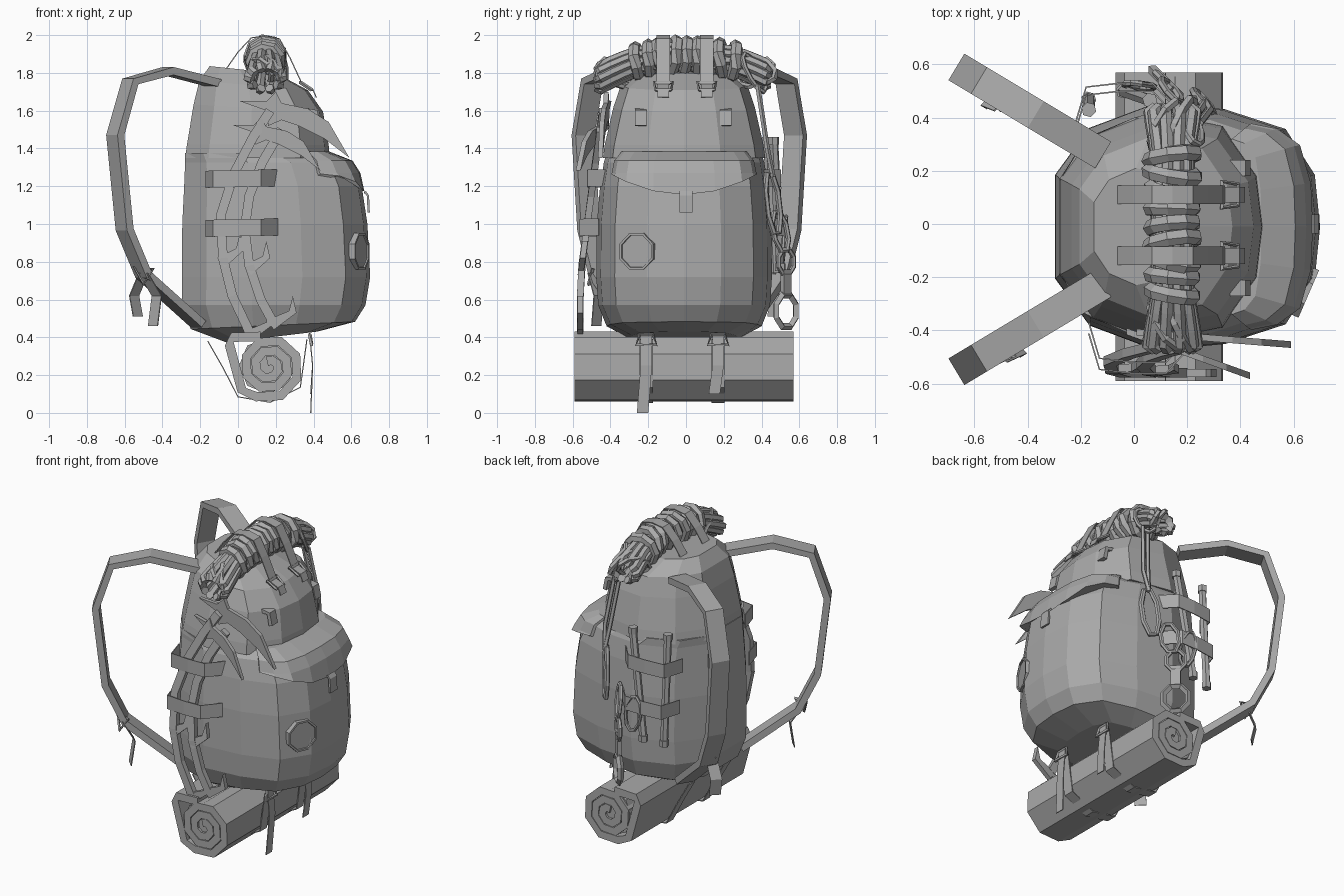
import bpy, bmesh, math, random
from mathutils import Vector as V

random.seed(4)
if "Cube" in bpy.data.objects:
    bpy.data.objects.remove(bpy.data.objects["Cube"])

grey = bpy.data.materials.new("plain grey")
grey.use_nodes = True
grey.diffuse_color = (0.4, 0.4, 0.4, 1)
grey.node_tree.nodes["Principled BSDF"].inputs["Base Color"].default_value = (0.4, 0.4, 0.4, 1)


def skin(name, rings, closed=False):
    """Join rings of points with quads, capping the ends unless closed."""
    bm = bmesh.new()
    rows = [[bm.verts.new(p) for p in ring] for ring in rings]
    pairs = list(zip(rows, rows[1:])) + ([(rows[-1], rows[0])] if closed else [])
    for a, b in pairs:
        for i in range(len(a)):
            j = (i + 1) % len(a)
            bm.faces.new((a[i], a[j], b[j], b[i]))
    if not closed:
        bm.faces.new(rows[0])
        bm.faces.new(rows[-1])
    bmesh.ops.recalc_face_normals(bm, faces=bm.faces)
    me = bpy.data.meshes.new(name)
    bm.to_mesh(me)
    bm.free()
    me.materials.append(grey)
    ob = bpy.data.objects.new(name, me)
    bpy.context.collection.objects.link(ob)
    return ob


def directions(pts, closed):
    n = len(pts)
    for i in range(n):
        a = pts[i - 1] if (i or closed) else pts[0]
        b = pts[(i + 1) % n] if (i < n - 1 or closed) else pts[-1]
        yield (b - a).normalized()


def tube(name, pts, r, sides=6, closed=False):
    pts = [V(p) for p in pts]
    rings = []
    side = None
    for p, d in zip(pts, directions(pts, closed)):
        if side is None:
            side = d.orthogonal()
        side = (side - d * side.dot(d)).normalized()
        up = d.cross(side)
        rings.append([p + r * (math.cos(a) * side + math.sin(a) * up)
                      for a in (math.tau * k / sides for k in range(sides))])
    return skin(name, rings, closed)


def ribbon(name, pts, width, thick=0.006):
    """Flat band along a path; width is the full vector across it."""
    pts, w = [V(p) for p in pts], V(width) / 2
    rings = []
    for p, d in zip(pts, directions(pts, False)):
        n = d.cross(w).normalized() * thick / 2
        rings.append([p - w - n, p + w - n, p + w + n, p - w + n])
    return skin(name, rings)


def oval(name, centre, u, v, r, sides=6, count=10):
    """Closed ring with half axes u and v."""
    c, u, v = V(centre), V(u), V(v)
    angles = [math.tau * (k + 0.5) / count for k in range(count)]
    return tube(name, [c + u * math.cos(a) + v * math.sin(a) for a in angles], r, sides, True)


def plate(name, outline, place, depth):
    """Extrude an x,z outline; place gives y for each x,z."""
    return skin(name, [[V((x, place(x, z) + s, z)) for x, z in outline]
                       for s in (-depth / 2, depth / 2)])


LID = [(0, .42), (.16, .8), (.45, 1), (.8, .88), (.97, .45)]
SACK = [(0, .42), (.13, .8), (.38, 1), (.64, .95), (.87, .79), (.98, .42)]


def bag(name, shape, levels, lift=0.0):
    """Stack rounded sections (z, back x, front x, half width); lift raises the lower rim's sides.
    The top leans down and the bottom rises towards the pocket."""
    rings = []
    for n, (z, x0, x1, w) in enumerate(levels):
        sec = [(x0 + (x1 - x0) * f, w * g) for f, g in shape]
        sec += [(x1, 0)] + [(x, -y) for x, y in reversed(sec)]
        lean = max(0, .5 - z) - .25 * max(0, z - 1.4)
        rim = lift if n == 0 else 0
        rings.append([V((x, y - 0.01, z + lean * x + rim * (y / w) ** 2)) for x, y in sec])
    return skin(name, rings)


# Main sack with its bulging pocket, pocket flap and top lid
bag("main_sack", SACK, [(.38, -.06, .42, .29), (.455, -.25, .62, .41), (.57, -.295, .675, .455),
                        (.72, -.297, .7, .465), (1, -.295, .685, .462), (1.2, -.285, .655, .445),
                        (1.325, -.28, .595, .425), (1.375, -.28, .46, .41)])
bag("top_lid", LID, [(1.35, -.28, .485, .43), (1.42, -.27, .48, .42), (1.62, -.235, .45, .375),
                     (1.74, -.205, .37, .335), (1.82, -.15, .2, .22)])
bag("pocket_flap", SACK, [(1.155, .3, .673, .388), (1.27, .3, .648, .383),
                          (1.335, .3, .607, .37), (1.385, .3, .48, .33)], .11)
ribbon("pocket_tab", [(.672, 0, 1.17), (.688, 0, 1.15), (.692, 0, 1.06)], (0, .07, 0), .012)
for y in (-.24, .21):
    ribbon("lid_tab", [(.36, y, 1.6), (.41, y, 1.595), (.425, y, 1.52)], (0, .06, 0), .025)

# Round badge on the pocket
out = V((.92, -.4, 0))
badge = V((.65, -.26, .855))
side = V((.4, .92, 0))
skin("pocket_badge", [[badge + out * o + r * (side * math.cos(a) + V((0, 0, 1)) * math.sin(a))
                       for a in (math.tau * (k + .5) / 8 for k in range(8))]
                      for o, r in ((-.04, .105), (.008, .105), (.008, .092), (0, .09))])

# Shoulder straps with loose tails
path = [(-.12, 1.745), (-.37, 1.81), (-.57, 1.755), (-.65, 1.47), (-.6, .97), (-.5, .73), (-.21, .47)]
for s, name, root in ((1, "left", .19), (-1, "right", .155)):
    def at(x, z, dy=0.0):
        return V((x, s * (root - .6 * x) + dy, z))
    ribbon(name + "_shoulder_strap", [at(*p) for p in path], (.06, s * .1, 0), .042)
    end = -.53 if s > 0 else -.45
    c = at(-.5, .74, -.04)
    tube(name + "_strap_buckle", [c + V((-.05, .03, .03)), c + V((.05, 0, .02)),
                                  c + V((0, -.02, -.06))], .01, 4, True)
    ribbon(name + "_strap_tail", [c, at(end - .02 * s, .62, -.05), at(end, .46 + .05 * (s > 0), -.05)],
           (.05, s * .05, 0))

# Bedroll: one sheet wound into a spiral round a recessed core
spiral = []
for k in range(22):
    a = math.radians(202 - 45 * (k - 22))
    r = .03 + .0068 * k
    spiral.append((.165 + r * math.cos(a), -.01, .245 + r * math.sin(a)))
spiral += [(.02, -.01, .12), (-.045, -.01, .36), (-.03, -.01, .4), (.12, -.01, .405)]
ribbon("bedroll", spiral, (0, 1.16, 0), .05)
tube("bedroll_core", [(.155, -.575, .25), (.155, .555, .25)], .15, 8)
for y, low in ((-.21, 0.0), (.17, .1)):
    ribbon("bedroll_strap", [(-.16, y, .38), (-.08, y, .24), (0, y, .085), (.17, y, .056),
                             (.33, y, .135), (.365, y, .39)], (0, .07, 0))
    ribbon("bedroll_strap_tail", [(.38, y, .41), (.395, y, .25), (.385, y - .02, low)], (0, .06, 0))
    tube("bedroll_buckle", [(.39, y - .055, .36), (.39, y + .055, .36), (.38, y + .035, .415),
                            (.38, y - .035, .415)], .01, 4, True)

# Ice tools on the right side
def shaft_y(x, z):
    return -.44 - .12 * min(1, max(0, (1.62 - z) / .9))

shafts = [[(.17, 1.6), (.08, 1.46), (-.02, 1.27), (-.09, 1.05), (-.08, .82), (-.03, .62), (.06, .43)],
          [(.23, 1.5), (.13, 1.33), (.06, 1.15), (.035, .97), (.06, .78), (.12, .6), (.18, .49)]]
for sh in shafts:
    ribbon("ice_tool_shaft", [(x, shaft_y(x, z), z) for x, z in sh], (0, .035, 0), .05)
    # hand rests
    for k, reach in ((4, .09), (6, .11)):
        x, z = sh[k]
        plate("hand_rest", [(x - .03, z), (x + reach - .02, z + .05), (x + reach, z + .13),
                            (x + reach + .02, z + .04), (x + .01, z - .05)], shaft_y, .03)
head = [(-.16, .03), (-.02, .03), (.03, .08), (.06, .02), (.2, -.01), (.31, -.08), (.42, -.27),
        (.29, -.17), (.15, -.1), (.06, -.07), (-.01, -.1), (-.02, -.02)]
for x0, z0, k, y0, sweep in ((.17, 1.62, 1, -.42, -.08), (.1, 1.5, .8, -.45, -.36)):
    plate("ice_tool_head", [(x0 + k * x, z0 + k * z) for x, z in head],
          lambda x, z: y0 + sweep * (x - x0), .025)

# Side compression straps, bulging over the gear
for s, shift, bulges in ((-1, 0, ((1.24, .52), (.98, .562))), (1, -.05, ((1.24, .5), (.98, .53)))):
    for z, y in bulges:
        ribbon("side_strap", [(x + shift, s * (y - dip), z + .02 * x) for x, dip in
                              ((-.17, .15), (-.13, .015), (0, 0), (.12, 0), (.21, .1))], (0, 0, .09))

# Tent poles on the left side
for a, b in (((.06, .465, 1.44), (-.04, .5, .77)), ((-.17, .43, 1.44), (-.17, .47, .76))):
    tube("tent_pole", [a, b], .024, 6)
    for p in (a, b):
        tube("pole_cap", [V(p) - V((0, 0, .02)), V(p) + V((0, 0, .02))], .029, 6)

# Hanging climbing gear on the left side
turn = V((-.7, .7, 0))
oval("top_carabiner", (.22, .36, 1.8), turn * .05, (0, -.05, .1), .014)
for o in (-.018, .018):
    tube("long_sling", [(.23 + o, .36 + abs(o), 1.74), (.27 + o, .43, 1.4), (.27, .46, 1.25)], .014, 5)
oval("bottom_carabiner", (.26, .46, 1.11), turn * .05, (.01, -.02, .17), .016, 6, 8)
oval("chain_carabiner", (.14, .5, .96), turn * .055, (0, -.02, .11), .014, 6, 8)
oval("chain_link", (.12, .53, .8), turn * .06, (0, 0, .07), .014, count=8)
oval("belay_ring", (.12, .53, .54), turn * .08, (0, 0, .09), .02, 4, 8)
ribbon("belay_stem", [(.12, .53, .76), (.12, .53, .63)], turn * .06, .025)
oval("small_carabiner", (.02, .52, .92), (.05, 0, .02), (-.03, .01, .12), .012)

# Rope coil: strands fanning out and drooping at both ends, held by wraps
def rope_centre(y):
    return V((.145, y, 1.89 - .45 * y * y))

for k in range(10):
    a = math.tau * k / 10
    pts = []
    for y in (-.47, -.455, -.4, -.33, -.26, 0, .24, .31, .38, .42, .435):
        fan = max(0, abs(y) - .26)
        wide, tall = .06 + .17 * fan, .06 + .04 * fan
        if y in (-.47, .435):
            wide, tall = wide * .7, tall * .7
        pts.append(rope_centre(y) + V((wide * math.cos(a), 0, tall * math.sin(a) - .12 * fan)))
    tube("rope_strand", pts, .025, 6)
for k in range(9):
    y = -.26 + .064 * k
    tilt = random.uniform(-.02, .02)
    size = random.uniform(.078, .088)
    oval("rope_wrap", rope_centre(y), (size, tilt, 0), (0, tilt, size), .032, 6, 9)
for s in (-1, 1):
    oval("rope_end_loop", (.18, s * .39, 1.82), (.04, s * .085, -.03), (-.02, 0, .06), .018, 5, 9)
    oval("rope_end_loop", (.12, s * .37, 1.8), (.05, s * .09, .02), (-.03, s * .02, .07), .016, 5, 9)

# Straps holding the rope
for y in (-.12, .11):
    ribbon("rope_strap", [(-.07, y, 1.81), (.0, y, 1.91), (.07, y, 1.985), (.145, y, 1.997),
                          (.22, y, 1.98), (.275, y, 1.88), (.34, y, 1.74)], (0, .07, 0))
    tube("rope_strap_buckle", [(.33, y - .05, 1.75), (.33, y + .05, 1.75), (.39, y + .04, 1.71),
                               (.39, y - .04, 1.71)], .01, 4, True)
    ribbon("rope_strap_anchor", [(.34, y, 1.74), (.395, y, 1.715), (.415, y, 1.67)], (0, .06, 0))
